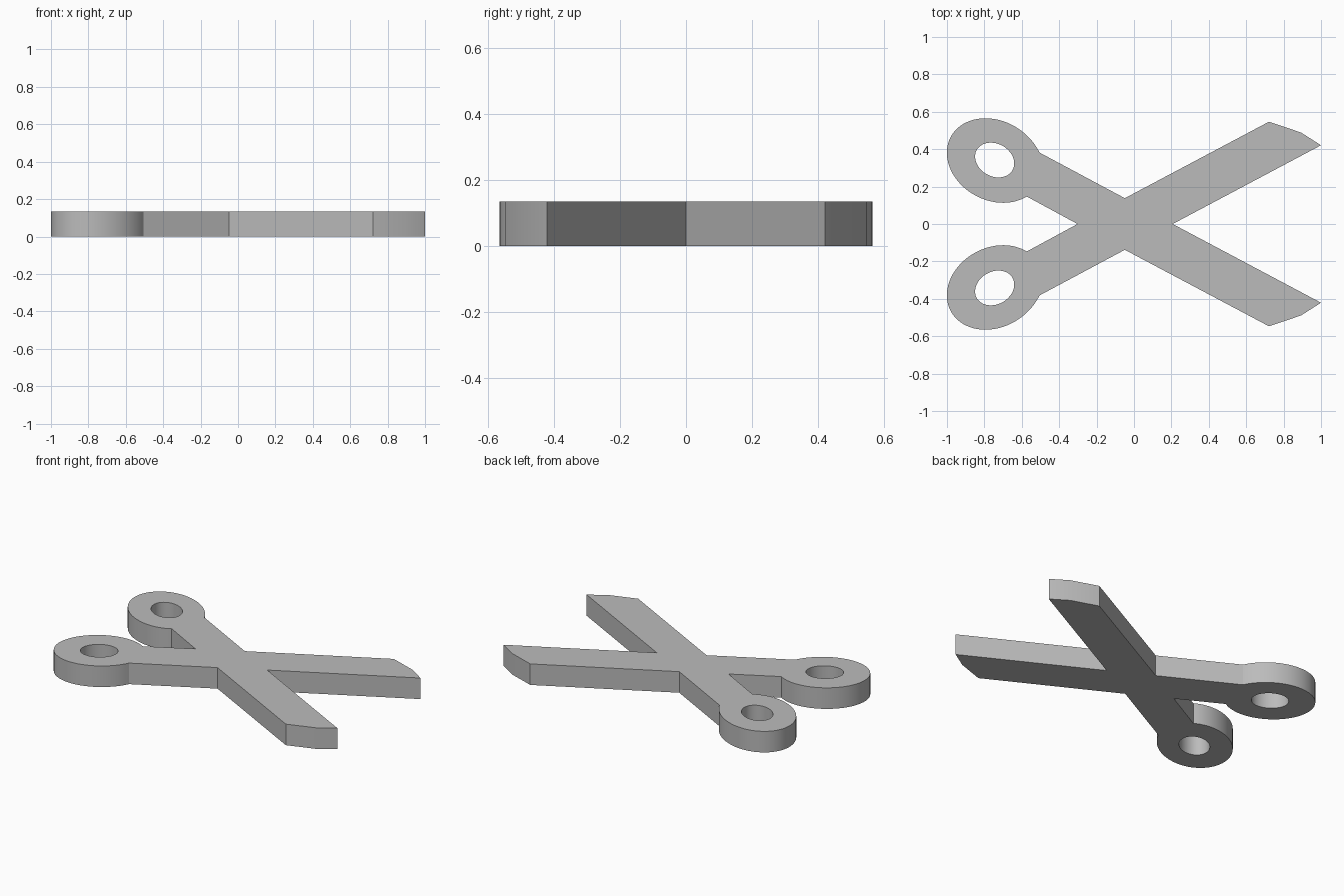
import bpy, bmesh, math

if "Cube" in bpy.data.objects:
    bpy.data.objects.remove(bpy.data.objects["Cube"])

HEIGHT = 0.135
TILT = math.radians(-29.5)


def oval(cx, cy, a, b, t):
    """Point on a tilted ellipse."""
    x, y = a * math.cos(t), b * math.sin(t)
    return (cx + x * math.cos(TILT) - y * math.sin(TILT),
            cy + x * math.sin(TILT) + y * math.cos(TILT))


def mirrored(points):
    return [(x, -y) for x, y in reversed(points)]


# Finger ring, open where it meets the shank, flaring slightly at the joins
N = 56
ring = []
for i in range(N + 1):
    u = i / N
    s = 1 + 0.045 * (1 - u) ** 8 + 0.025 * u ** 8
    ring.append(oval(-0.75, 0.34, 0.262 * s, 0.211 * s,
                     math.radians(45.4 + u * 292.6)))

# Upper half: blade with a bent tip, notch above the pivot, shank and ring
blade = [(1.0, 0.421), (0.893, 0.489), (0.722, 0.547), (-0.049, 0.138)]
half = blade + ring
outline = [(0.207, 0)] + half + [(-0.302, 0)] + mirrored(half)

# Finger holes
hole = [oval(-0.745, 0.342, 0.11, 0.087, 2 * math.pi * i / 40) for i in range(40)]

# Filled profile extruded to the full thickness
curve = bpy.data.curves.new("scissors", "CURVE")
curve.dimensions = "2D"
curve.fill_mode = "BOTH"
curve.extrude = HEIGHT / 2
for points in (outline, hole, mirrored(hole)):
    spline = curve.splines.new("POLY")
    spline.points.add(len(points) - 1)
    for p, (x, y) in zip(spline.points, points):
        p.co = (x, y, 0, 1)
    spline.use_cyclic_u = True

scissors = bpy.data.objects.new("scissors", curve)
bpy.context.collection.objects.link(scissors)
bpy.context.view_layer.objects.active = scissors
scissors.select_set(True)
bpy.ops.object.convert(target="MESH")
scissors = bpy.context.object

# Weld caps to walls and stand the piece on the floor
bm = bmesh.new()
bm.from_mesh(scissors.data)
bmesh.ops.remove_doubles(bm, verts=bm.verts, dist=0.0001)
bmesh.ops.translate(bm, verts=bm.verts, vec=(0, 0, HEIGHT / 2))
bmesh.ops.recalc_face_normals(bm, faces=bm.faces)
bm.to_mesh(scissors.data)
bm.free()

grey = bpy.data.materials.new("plain grey")
grey.diffuse_color = (0.5, 0.5, 0.5, 1)
grey.use_nodes = True
grey.node_tree.nodes["Principled BSDF"].inputs["Base Color"].default_value = grey.diffuse_color
scissors.data.materials.clear()
scissors.data.materials.append(grey)
bpy.ops.object.shade_smooth_by_angle(angle=math.radians(20))
